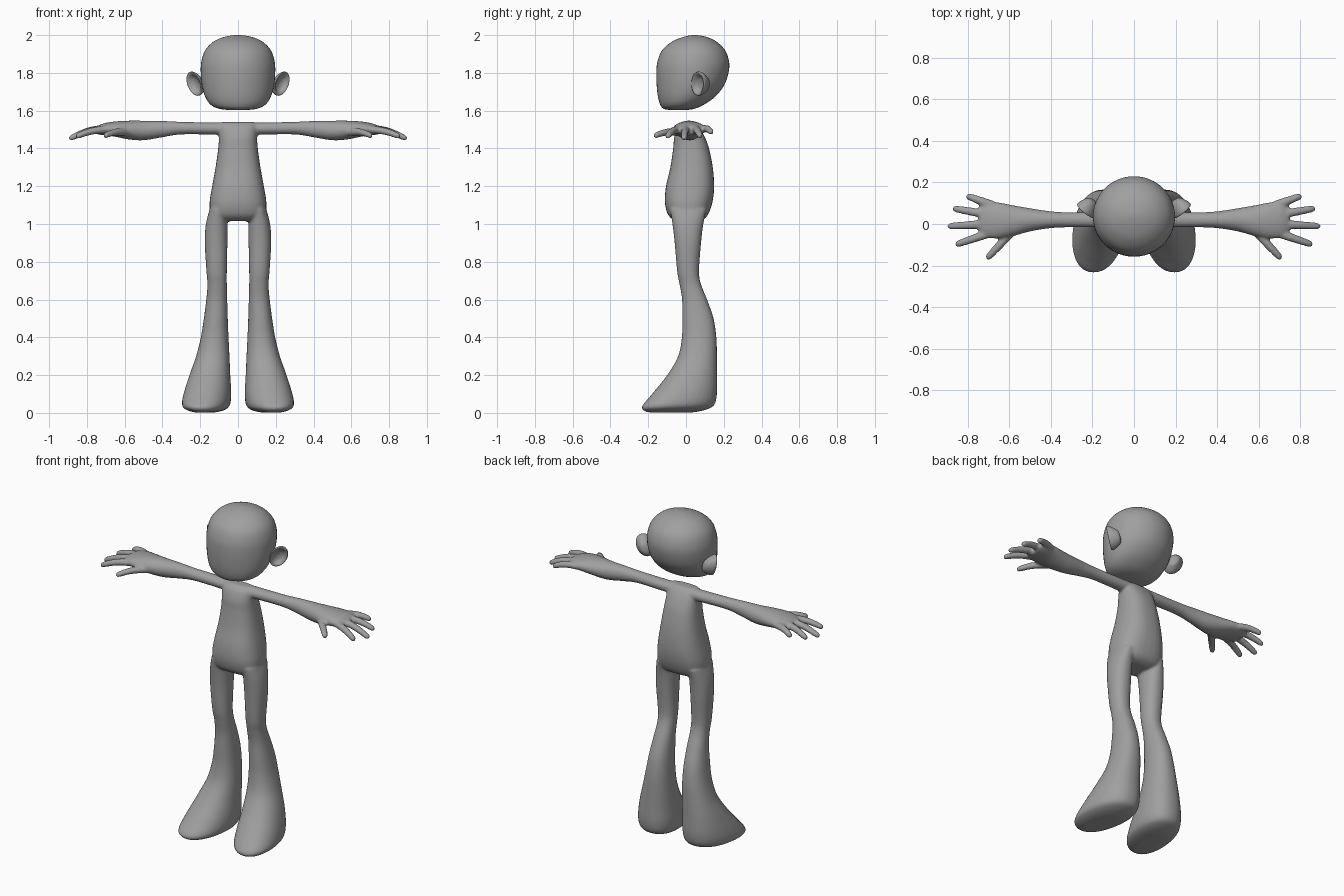
import bpy, bmesh, math
from mathutils import Vector

cube = bpy.data.objects.get("Cube")
if cube:
    bpy.data.objects.remove(cube)

clay = bpy.data.materials.new("clay grey")
clay.use_nodes = True
clay.diffuse_color = (0.35, 0.35, 0.35, 1)
clay.node_tree.nodes["Principled BSDF"].inputs["Base Color"].default_value = clay.diffuse_color


def smooth_rows(rows, steps=5):
    """Pass a smooth curve through a table of section values."""
    out = []
    for i in range(len(rows) - 1):
        quad = [rows[max(i - 1, 0)], rows[i], rows[i + 1], rows[min(i + 2, len(rows) - 1)]]
        for k in range(steps):
            t = k / steps
            out.append([b + t / 2 * (c - a + t * (2*a - 5*b + 4*c - d + t * (3*(b - c) + d - a)))
                        for a, b, c, d in zip(*quad)])
    return out + [list(rows[-1])]


def loft(bm, rings, power=1.0, sides=32):
    """Skin a series of (centre, half axis, half axis) sections and cap the ends."""
    def bend(value):
        return math.copysign(abs(value) ** power, value)
    loops = []
    for centre, u, v in rings:
        angles = [math.tau * k / sides for k in range(sides)]
        loops.append([bm.verts.new(centre + u * bend(math.cos(a)) + v * bend(math.sin(a)))
                      for a in angles])
    for low, high in zip(loops, loops[1:]):
        for k in range(sides):
            j = (k + 1) % sides
            bm.faces.new((low[k], low[j], high[j], high[k]))
    bm.faces.new(loops[0])
    bm.faces.new(loops[-1])


def upright(rows, side=1, lean=lambda z: 0):
    """Sections stacked in z from rows of z, x min, x max, y min, y max."""
    return [(Vector((side * (x0 + x1) / 2, (y0 + y1) / 2, z)),
             Vector((side * (x1 - x0) / 2, 0, 0)),
             Vector((side * lean(z), 1, 0)) * ((y1 - y0) / 2))
            for z, x0, x1, y0, y1 in smooth_rows(rows)]


def sideways(rows, side):
    """Sections along x from rows of x, y min, y max, z min, z max."""
    return [(Vector((side * x, (y0 + y1) / 2, (z0 + z1) / 2)),
             Vector((0, (y1 - y0) / 2, 0)), Vector((0, 0, (z1 - z0) / 2)))
            for x, y0, y1, z0, z1 in smooth_rows(rows)]


def finger(bm, base, tip, side, radius):
    base, tip = [Vector((side * p[0], p[1], p[2])) for p in (base, tip)]
    along = (tip - base).normalized()
    across = along.cross(Vector((0, 0, 1))).normalized()
    up = across.cross(along)
    profile = [(0, 1.15), (0.3, 1.1), (0.6, 1.0), (0.85, 0.9), (0.96, 0.75), (1, 0.4)]
    loft(bm, [(base.lerp(tip, t) + up * 0.01 * math.sin(math.pi * t),
               across * radius * r, up * radius * r * 0.95)
              for t, r in smooth_rows(profile)], sides=16)


def finish(name, bm):
    bmesh.ops.recalc_face_normals(bm, faces=bm.faces)
    for face in bm.faces:
        face.smooth = True
    mesh = bpy.data.meshes.new(name)
    bm.to_mesh(mesh)
    bm.free()
    mesh.materials.append(clay)
    obj = bpy.data.objects.new(name, mesh)
    bpy.context.collection.objects.link(obj)
    return obj


# Head: flat face, rounded back
bm = bmesh.new()
head = [(1.603, -.04, .04, -.08, 0), (1.61, -.1, .1, -.118, .045), (1.63, -.143, .143, -.136, .092),
        (1.67, -.172, .172, -.148, .15), (1.73, -.19, .19, -.155, .2), (1.8, -.197, .197, -.157, .225),
        (1.86, -.194, .194, -.151, .228), (1.92, -.174, .174, -.126, .207),
        (1.965, -.13, .13, -.075, .162), (1.99, -.075, .075, -.015, .11), (2, -.02, .02, .03, .06)]
loft(bm, upright(head), sides=48)
finish("head", bm)

# Ears: hollow cups turned forward
cup = [(-.052, .25), (-.044, .55), (-.018, .86), (.004, 1), (.014, .95), (.01, .78),
       (-.006, .48), (-.012, .08)]
for side, name in ((1, "left_ear"), (-1, "right_ear")):
    bm = bmesh.new()
    facing = Vector((side * 0.6, -0.8, 0))
    loft(bm, [(Vector((side * 0.225, 0.072, 1.743)) + facing * depth,
               Vector((side * 0.038, 0.034, 0)) * size, Vector((side * 0.016, 0, 0.064)) * size)
              for depth, size in smooth_rows(cup)])
    finish(name, bm)

# Torso
bm = bmesh.new()
torso = [(1.015, -.1, .1, -.05, .07), (1.03, -.135, .135, -.078, .1), (1.06, -.148, .148, -.1, .122),
         (1.12, -.15, .15, -.112, .141), (1.2, -.137, .137, -.106, .149), (1.3, -.119, .119, -.083, .142),
         (1.4, -.105, .105, -.068, .122), (1.46, -.101, .101, -.062, .1),
         (1.515, -.1, .1, -.042, .068), (1.54, -.085, .085, -.015, .04)]
loft(bm, upright(torso), power=0.8)

# Legs flaring into wedge feet
leg = [(.003, .12, .23, -.2, .04), (.015, .075, .268, -.228, .1), (.04, .047, .293, -.23, .148),
       (.1, .037, .287, -.18, .164), (.2, .041, .257, -.1, .165), (.3, .045, .222, -.042, .164),
       (.4, .05, .197, -.022, .161), (.5, .054, .181, -.02, .146), (.6, .057, .168, -.021, .112),
       (.68, .059, .162, -.034, .08), (.75, .059, .167, -.047, .069), (.9, .056, .176, -.06, .08),
       (1, .055, .17, -.072, .092), (1.08, .06, .15, -.085, .11)]
# Arms widening into flat palms
arm = [(0, -.02, .06, 1.472, 1.54), (.12, -.017, .06, 1.473, 1.538), (.3, -.016, .056, 1.474, 1.541),
       (.4, -.02, .061, 1.459, 1.546), (.5, -.036, .076, 1.443, 1.547), (.58, -.058, .09, 1.448, 1.547),
       (.65, -.07, .104, 1.462, 1.543), (.71, -.066, .108, 1.47, 1.533), (.745, -.045, .085, 1.474, 1.518)]
digits = [((.68, .09, 1.502), (.805, .136, 1.484)), ((.7, .045, 1.505), (.87, .075, 1.464)),
          ((.7, 0, 1.505), (.895, -.011, 1.451)), ((.69, -.042, 1.5), (.858, -.1, 1.462)),
          ((.59, -.04, 1.485), (.708, -.168, 1.466))]
for side in (1, -1):
    loft(bm, upright(leg, side, lambda z: -0.14 * max(0, 1 - z / 0.3)), power=0.9)
    loft(bm, sideways(arm, side))
    for base, tip in digits:
        finger(bm, base, tip, side, 0.019)

# Fuse the limbs into one soft skin
body = finish("body", bm)
fuse = body.modifiers.new("fuse", 'REMESH')
fuse.mode = 'VOXEL'
fuse.voxel_size = 0.007
fuse.use_smooth_shade = True
soften = body.modifiers.new("soften", 'SMOOTH')
soften.factor = 0.5
soften.iterations = 6
